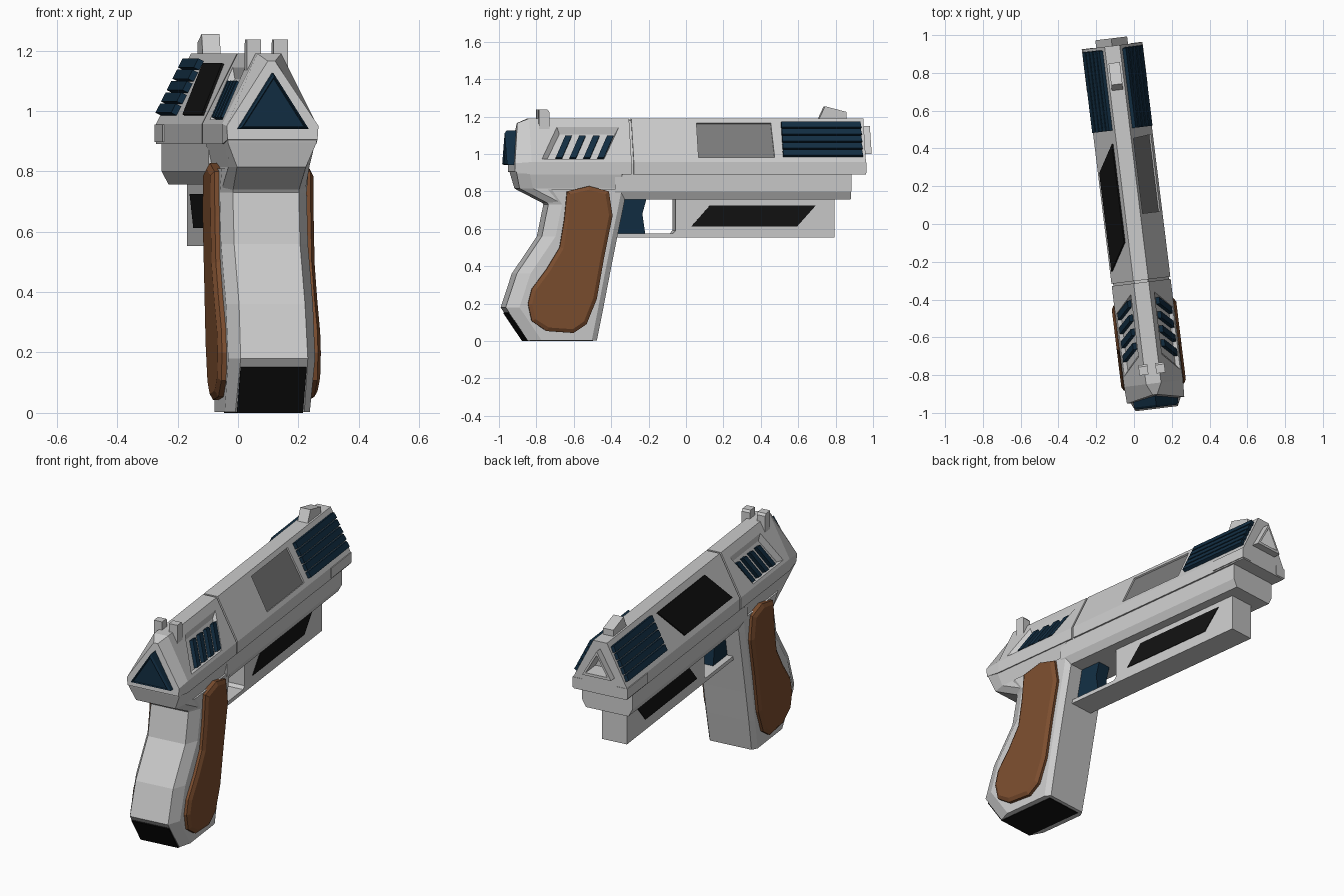
import bpy, bmesh
from math import radians
from mathutils import Matrix

YAW = Matrix.Rotation(radians(7), 4, 'Z')   # the whole model is turned slightly


def material(name, rgb):
    m = bpy.data.materials.new(name)
    m.diffuse_color = (*rgb, 1)
    return m


NAVY = material("navy", (0.006, 0.027, 0.055))
BLACK = material("black", (0.006, 0.006, 0.006))
WOOD = material("wood", (0.20, 0.075, 0.028))
DARK = material("dark_grey", (0.2, 0.2, 0.2))


def skin(name, rings, mat=None):
    """Join equal-length point rings into a closed solid."""
    bm = bmesh.new()
    vs = [[bm.verts.new(p) for p in r] for r in rings]
    n = len(rings[0])
    for a, b in zip(vs, vs[1:]):
        for i in range(n):
            j = (i + 1) % n
            bm.faces.new((a[i], a[j], b[j], b[i]))
    bm.faces.new(vs[0])
    bm.faces.new(vs[-1])
    bmesh.ops.recalc_face_normals(bm, faces=bm.faces)
    me = bpy.data.meshes.new(name)
    bm.to_mesh(me)
    bm.free()
    if mat:
        me.materials.append(mat)
    ob = bpy.data.objects.new(name, me)
    ob.matrix_world = YAW
    bpy.context.collection.objects.link(ob)
    return ob


def prism_x(name, pts, x0, x1, mat=None):
    return skin(name, [[(x, y, z) for y, z in pts] for x in (x0, x1)], mat)


def prism_y(name, half, rings, mat=None):
    """Loft mirrored (x, z) half profiles along y; rings = (y, inset)."""
    full = half + [(-x, z) for x, z in reversed(half)]
    return skin(name, [[(x * k, y, z) for x, z in full] for y, k in rings], mat)


def slope(s, y, z, off):
    """Point on the sloping slide flank, pushed out by off."""
    return (s * (0.157 - (z - 0.957) * 0.502 + off * 0.894), y, z + off * 0.449)


def slab(name, s, pts, lo, hi, mat=None, floor=None):
    return skin(name, [[slope(s, y, z, lo) for y, z in (floor or pts)],
                       [slope(s, y, z, hi) for y, z in pts]], mat)


def cut(ob, cutter):
    cutter.hide_render = True
    m = ob.modifiers.new("cut", 'BOOLEAN')
    m.object, m.operation, m.solver = cutter, 'DIFFERENCE', 'EXACT'
    bpy.context.view_layer.objects.active = ob
    bpy.ops.object.modifier_apply(modifier=m.name)
    bpy.data.objects.remove(cutter)


# slide: front piece, rear piece with tapered tail, recessed seam between
SEC = [(0.157, 0.89), (0.157, 0.957), (0.04, 1.19)]
front = prism_y("slide_front", SEC, [(-0.30, 1), (0.95, 1)])
ring = lambda y, h: [(x, y, z) for x, z in h + [(-x, z) for x, z in reversed(h)]]
tail = [(x, y + s, z) for x, y, z in ring(-0.94, [(0.15, 0.905), (0.153, 0.95), (0.012, 1.165)])
        for s in [0.03 if z > 1.1 else 0]]
rear = skin("slide_rear", [ring(-0.312, SEC), ring(-0.85, SEC), tail])
prism_y("slide_seam", [(0.147, 0.89), (0.147, 0.95), (0.036, 1.18)], [(-0.34, 1), (-0.27, 1)])

# ejection port on the right flank
cut(front, slab("port_cutter", 1, [(0.05, 0.98), (0.46, 0.98), (0.45, 1.165), (0.05, 1.165)], -0.014, 0.02))
slab("ejection_port_plate", 1, [(0.05, 0.98), (0.46, 0.98), (0.45, 1.165), (0.05, 1.165)], -0.03, -0.009, DARK)

# black panel on the left flank
slab("left_flank_panel", -1, [(-0.235, 0.985), (0.29, 0.985), (0.435, 1.155), (-0.09, 1.155)], -0.01, 0.008, BLACK)

for s, side in ((1, "right"), (-1, "left")):
    # front ribs
    for i in range(5):
        z = 1.0 + i * 0.0375
        slab(f"{side}_rib_{i}", s, [(0.505, z - 0.015), (0.935, z - 0.015), (0.93, z + 0.015), (0.505, z + 0.015)],
             -0.01, 0.02, NAVY)
    # chamfered vent with slanted bars
    cut(rear, slab(f"{side}_vent_cutter", s,
                   [(-0.80, 0.971), (-0.705, 1.15), (-0.365, 1.15), (-0.46, 0.971)], -0.022, 0.004,
                   floor=[(-0.765, 0.978), (-0.69, 1.115), (-0.39, 1.115), (-0.463, 0.978)]))
    for i in range(4):
        y = -0.72 + i * 0.075
        slab(f"{side}_vent_bar_{i}", s, [(y, 0.98), (y + 0.035, 0.98), (y + 0.095, 1.1), (y + 0.06, 1.1)],
             -0.03, 0.0, NAVY)
    # raised front skirt
    prism_x(f"{side}_front_skirt", [(0.73, 0.897), (0.952, 0.897), (0.952, 0.955), (0.73, 0.955)], s * 0.10, s * 0.162)
    # rear sight post
    c = s * 0.045
    prism_x(f"{side}_rear_sight", [(-0.80, 1.1), (-0.745, 1.1), (-0.745, 1.225), (-0.755, 1.237), (-0.80, 1.237)],
            c - 0.024, c + 0.024)
    # wooden grip plate with bevelled rim
    px = [(-.66, .80), (-.54, .828), (-.435, .80), (-.415, .67), (-.46, .45), (-.50, .225), (-.555, .09),
          (-.625, .043), (-.77, .053), (-.85, .107), (-.87, .198), (-.85, .278), (-.77, .385), (-.70, .50), (-.675, .65)]
    inner = [(-.645, .785), (-.545, .808), (-.455, .785), (-.435, .67), (-.48, .45), (-.52, .23), (-.57, .105),
             (-.63, .063), (-.76, .072), (-.832, .117), (-.85, .198), (-.832, .268), (-.752, .375), (-.68, .495), (-.655, .65)]
    skin(f"{side}_grip_plate", [[(s * x, y, z) for y, z in p] for x, p in ((0.12, px), (0.160, px), (0.172, inner))], WOOD)
    # black parallelogram on the under-barrel block
    prism_x(f"{side}_lower_panel", [(0.02, 0.613), (0.59, 0.613), (0.69, 0.725), (0.12, 0.725)], s * 0.06, s * 0.077, BLACK)

# front sight
prism_x("front_sight", [(0.71, 1.18), (0.745, 1.255), (0.86, 1.225), (0.86, 1.18)], -0.03, 0.03)

# hollow triangular muzzle
tri = lambda y, k: [(0.085 * k, y, 1.06 - 0.06 * k), (-0.085 * k, y, 1.06 - 0.06 * k), (0, y, 1.06 + 0.09 * k)]
cut(front, skin("muzzle_cutter", [tri(0.86, 0.9), tri(1.0, 0.9)]))
skin("muzzle", [tri(0.86, 1), tri(0.99, 1), tri(0.99, 0.75), tri(0.89, 0.7)])

# blue triangular end cap
cap = lambda y, k: [(0.118 * k, y, 1.0 - 0.06 * k), (-0.118 * k, y, 1.0 - 0.06 * k), (0, y, 1.0 + 0.125 * k)]
skin("rear_cap", [cap(-0.90, 1), cap(-0.965, 1), cap(-0.977, 0.9), cap(-0.968, 0.85)], NAVY)

# frame below the slide
prism_y("frame", [(0.125, 0.757), (0.148, 0.80), (0.148, 0.895)], [(-0.40, 1), (0.872, 1)])

# grip and its flared collar: sections (z, rear, front, rear half width, half width)
def grip_ring(z, r, f, hr, h):
    half = [(hr, r), (h, r + 0.07), (h, f - 0.03), (h - 0.02, f)]
    return [(x, y, z) for x, y in half] + [(-x, y, z) for x, y in reversed(half)]


skin("grip", [grip_ring(*v) for v in (
    (0.003, -0.865, -0.495, 0.115, 0.142), (0.18, -0.985, -0.46, 0.112, 0.145), (0.36, -0.925, -0.425, 0.11, 0.145),
    (0.56, -0.79, -0.385, 0.11, 0.145), (0.73, -0.755, -0.35, 0.11, 0.145), (0.81, -0.81, -0.335, 0.115, 0.145))])
skin("collar", [grip_ring(*v) for v in (
    (0.74, -0.765, -0.36, 0.11, 0.14), (0.815, -0.91, -0.335, 0.115, 0.135), (0.895, -0.93, -0.335, 0.148, 0.152),
    (0.92, -0.935, -0.335, 0.15, 0.154))])
prism_x("grip_base_plate", [(-0.972, 0.15), (-0.87, 0.0), (-0.515, 0.0), (-0.515, 0.03), (-0.85, 0.03), (-0.95, 0.16)],
        -0.11, 0.11, BLACK)

# under-barrel block with trigger guard, and trigger
prism_x("guard_and_block", [(-0.42, 0.552), (0.79, 0.552), (0.79, 0.77), (-0.065, 0.77), (-0.065, 0.59), (-0.08, 0.574),
                            (-0.42, 0.574)], -0.073, 0.073)
prism_x("trigger", [(-0.40, 0.77), (-0.215, 0.77), (-0.24, 0.68), (-0.225, 0.576), (-0.40, 0.576)], -0.04, 0.04, NAVY)
